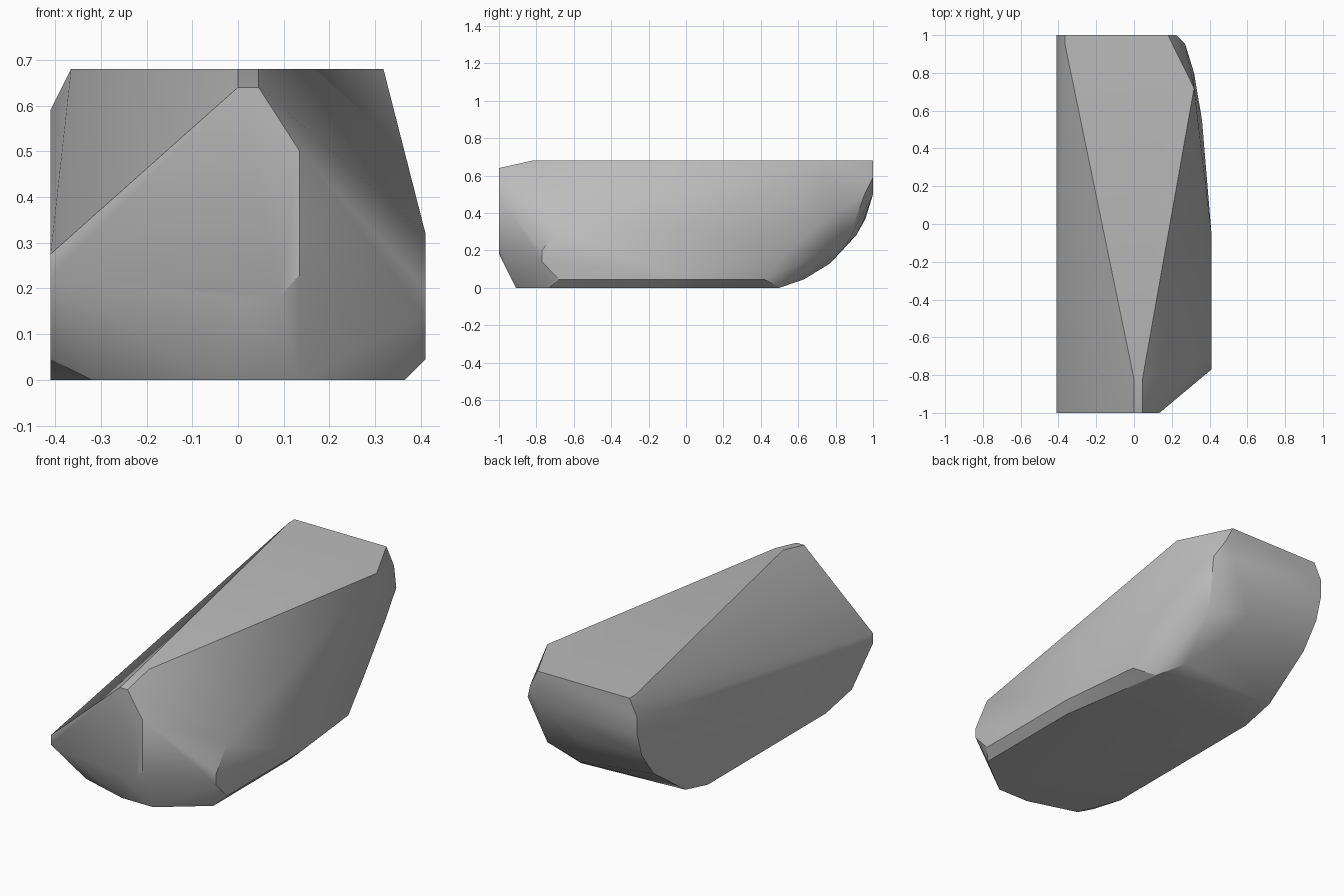
import bpy
import bmesh
import math

default_cube = bpy.data.objects.get("Cube")
if default_cube:
    bpy.data.objects.remove(default_cube, do_unlink=True)


def make_material(name, colour):
    material = bpy.data.materials.new(name)
    material.use_nodes = True
    material.diffuse_color = colour
    shader = material.node_tree.nodes["Principled BSDF"]
    shader.inputs["Base Color"].default_value = colour
    shader.inputs["Roughness"].default_value = 0.8
    return material


def outline(mesh, fixed_axis, level, profile):
    """Place a flat outline on the plane where the fixed axis equals level."""
    for pair in profile:
        position = list(pair)
        position.insert(fixed_axis, level)
        mesh.verts.new(position)


X_AXIS, Y_AXIS, Z_AXIS = range(3)
SIDE, END, TOP = 0.41, 1, 0.68
LIP = 0.045

# Flat sides of the block, each one an outline on its own plane
stone = bmesh.new()

# Tall right side wall, given as (y, z)
outline(stone, X_AXIS, -SIDE, [
    (-END, .275), (-END, .225), (-.82, LIP), (-.6, 0), (.4, 0),
    (.59, LIP), (.86, .235), (.96, .37), (END, .5), (END, .59)])

# Low left side wall, given as (y, z)
outline(stone, X_AXIS, SIDE, [
    (-.77, .2), (-.77, .14), (-.68, LIP), (-.05, LIP),
    (-.05, .32), (-.68, .32)])

# Narrow tapering top, given as (x, y)
outline(stone, Z_AXIS, TOP, [
    (-.365, END), (.18, END), (.318, .72), (LIP, -.82),
    (0, -.82), (-.365, .95)])

# Base, given as (x, y)
outline(stone, Z_AXIS, 0, [
    (-.32, -.83), (-.05, -.91), (.135, -.91), (.365, -.73),
    (.365, -.1), (.27, .5)])

# Peaked front, given as (x, z)
outline(stone, Y_AXIS, -END, [
    (0, .64), (LIP, .64), (.135, .5), (.135, .23),
    (.09, .18), (0, .18)])

# Back plane, given as (x, z)
outline(stone, Y_AXIS, END, [(.225, .59), (.18, .5)])

# Worn, rounded underside of the back and its left corner
for corner in [(.27, .955, .5), (.318, .8, .41), (.36, .55, .2),
               (.36, .42, LIP), (.22, .86, .235), (.18, .63, LIP),
               (.09, .77, .13), (0, .91, .28), (0, .95, .36)]:
    stone.verts.new(corner)

# Wrap the outlines in one faceted skin and clean up flat areas
hull = bmesh.ops.convex_hull(stone, input=stone.verts[:])
unwanted = {item for key in ("geom_interior", "geom_unused")
            for item in hull[key] if isinstance(item, bmesh.types.BMVert)}
bmesh.ops.delete(stone, geom=list(unwanted), context="VERTS")
bmesh.ops.dissolve_limit(stone, angle_limit=math.radians(1),
                         verts=stone.verts[:], edges=stone.edges[:])
bmesh.ops.recalc_face_normals(stone, faces=stone.faces[:])

mesh = bpy.data.meshes.new("stone_block")
stone.to_mesh(mesh)
stone.free()
block = bpy.data.objects.new("stone_block", mesh)
bpy.context.collection.objects.link(block)
mesh.materials.append(make_material("stone grey", (.5, .5, .5, 1)))

# Soft shading across worn areas, crisp at the strong edges
bpy.ops.object.select_all(action="DESELECT")
block.select_set(True)
bpy.context.view_layer.objects.active = block
bpy.ops.object.shade_smooth_by_angle(angle=math.radians(30))
